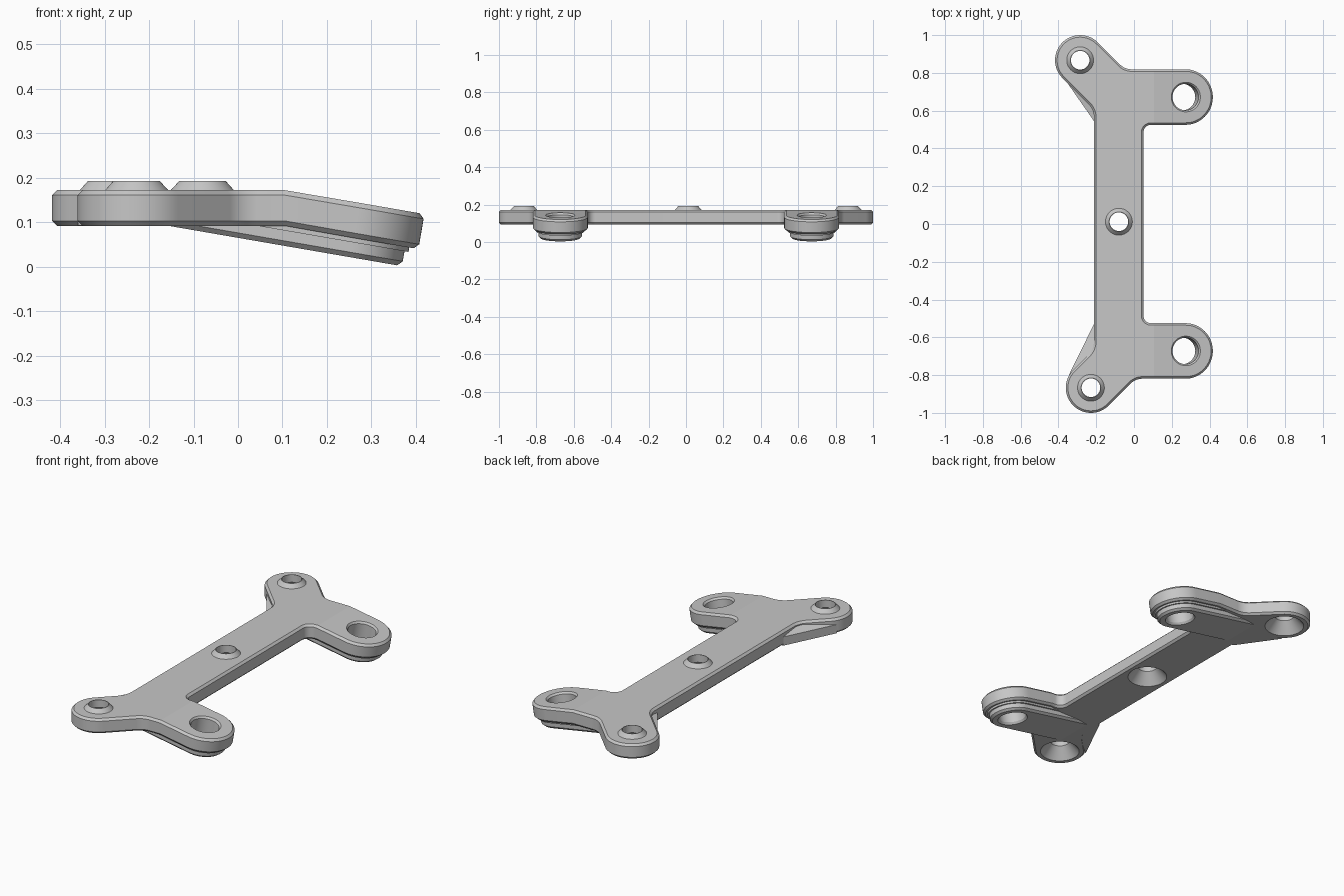
import bpy, bmesh, math
from mathutils import Vector, Matrix

if "Cube" in bpy.data.objects:
    bpy.data.objects.remove(bpy.data.objects["Cube"])

TOP, BOTTOM, CHAMFER = 0.172, 0.092, 0.011
TILT = math.radians(9.8)
PIVOT = Vector((0.105, 0, 0.132))
BEND = Matrix.Translation(PIVOT) @ Matrix.Rotation(TILT, 4, 'Y') @ Matrix.Translation(-PIVOT)
SPINE_LEFT, SPINE_RIGHT = -0.212, 0.05
LUG_R, LUG_Y = 0.133, 0.867            # diagonal lugs
ARM_R, ARM_X, ARM_Y = 0.147, 0.27, 0.672  # drooping arms
LUG_X = {1: -0.285, -1: -0.228}

grey = bpy.data.materials.new("plain_grey")
grey.use_nodes = True
grey.diffuse_color = (0.57, 0.57, 0.57, 1)
grey.node_tree.nodes["Principled BSDF"].inputs["Base Color"].default_value = grey.diffuse_color


def finish(name, bm):
    bmesh.ops.recalc_face_normals(bm, faces=bm.faces)
    mesh = bpy.data.meshes.new(name)
    bm.to_mesh(mesh)
    bm.free()
    mesh.materials.append(grey)
    obj = bpy.data.objects.new(name, mesh)
    bpy.context.collection.objects.link(obj)
    return obj


def rounded(corners, steps=16):
    """Closed outline with every corner (x, y, radius) filleted."""
    points = []
    for i, (x, y, r) in enumerate(corners):
        p = Vector((x, y, 0))
        if r == 0:
            points.append(p)
            continue
        a, b = [(Vector((*corners[k % len(corners)][:2], 0)) - p).normalized()
                for k in (i - 1, i + 1)]
        half = a.angle(b) / 2
        centre = p + (a + b).normalized() * r / math.sin(half)
        t = r / math.tan(half)
        u, v = (p + a * t - centre).normalized(), (p + b * t - centre).normalized()
        points += [centre + u.slerp(v, k / steps) * r for k in range(steps + 1)]
    return points


def prism(points, z0, z1, chamfer_at=()):
    """Extruded outline, with chamfered rims at the given heights."""
    bm = bmesh.new()
    verts = [bm.verts.new((p.x, p.y, z0)) for p in points]
    bmesh.ops.remove_doubles(bm, verts=verts, dist=0.0005)
    face = bm.faces.new([v for v in verts if v.is_valid])
    ext = bmesh.ops.extrude_face_region(bm, geom=[face], use_keep_orig=True)
    for g in ext["geom"]:
        if isinstance(g, bmesh.types.BMVert):
            g.co.z = z1
    bmesh.ops.recalc_face_normals(bm, faces=bm.faces)
    rims = [e for e in bm.edges
            if any(all(abs(v.co.z - z) < 1e-5 for v in e.verts) for z in chamfer_at)]
    if rims:
        bmesh.ops.bevel(bm, geom=rims, offset=CHAMFER, segments=1, affect='EDGES')
    return bm


def lathe(name, profile, location, tilted=False, steps=64):
    """Solid turned from (radius, z) pairs about a vertical or tilted axis."""
    bm = bmesh.new()
    rings = []
    for r, z in profile:
        rings.append([bm.verts.new((location[0] + r * math.cos(2 * math.pi * k / steps),
                                    location[1] + r * math.sin(2 * math.pi * k / steps), z))
                      for k in range(steps)])
    for lo, hi in zip(rings, rings[1:]):
        for k in range(steps):
            n = (k + 1) % steps
            bm.faces.new((lo[k], lo[n], hi[n], hi[k]))
    bm.faces.new(rings[0])
    bm.faces.new(rings[-1])
    if tilted:
        bm.transform(BEND)
    return finish(name, bm)


def cut(obj, cutters):
    for c in cutters:
        mod = obj.modifiers.new("hole", 'BOOLEAN')
        mod.operation, mod.solver, mod.object = 'DIFFERENCE', 'EXACT', c
    bpy.context.view_layer.update()
    mesh = bpy.data.meshes.new_from_object(
        obj.evaluated_get(bpy.context.evaluated_depsgraph_get()))
    obj.modifiers.clear()
    obj.data = mesh


def half_outline(lug_x):
    """Corners of one end: inner corner, arm, junction, diagonal lug, spine."""
    d = LUG_R * math.sqrt(2)
    lo, hi, right = ARM_Y - ARM_R, ARM_Y + ARM_R, ARM_X + ARM_R
    return [(SPINE_RIGHT, lo, 0.04), (right, lo, ARM_R), (right, hi, ARM_R),
            (lug_x + LUG_Y + d - hi, hi, 0.09),
            (lug_x, LUG_Y + d, LUG_R), (lug_x - d, LUG_Y, LUG_R),
            (SPINE_LEFT, LUG_Y - d + lug_x - SPINE_LEFT, 0.1)]


# Main plate, chamfered and bent down at the arms
front_half = [(x, -y, r) for x, y, r in reversed(half_outline(LUG_X[-1]))]
bm = prism(rounded(half_outline(LUG_X[1]) + front_half), BOTTOM, TOP, (BOTTOM, TOP))
bmesh.ops.bisect_plane(bm, geom=bm.verts[:] + bm.edges[:] + bm.faces[:],
                       plane_co=PIVOT, plane_no=(1, 0, 0))
for v in bm.verts:
    if v.co.x > PIVOT.x + 1e-4:
        v.co = BEND @ v.co
plate = finish("plate", bm)
parts = [plate]

# Countersunk screw holes with raised conical bosses
screw_cutters, arm_cutters = [], []
spots = {"centre": (-0.08, 0.012), "back": (LUG_X[1], LUG_Y), "front": (LUG_X[-1], -LUG_Y)}
for side, spot in spots.items():
    cutter = lathe(side + "_screw_cutter",
                   [(0.107, 0.085), (0.1, BOTTOM), (0.049, 0.152), (0.049, 0.25)], spot)
    boss = lathe(side + "_boss", [(0.078, 0.163), (0.071, TOP), (0.052, 0.193)], spot)
    cut(boss, [cutter])
    screw_cutters.append(cutter)
    parts.append(boss)

for side, s in (("back", 1), ("front", -1)):
    y = s * ARM_Y
    cutter = lathe(side + "_arm_cutter",
                   [(0.082, 0.04), (0.07, 0.06), (0.07, 0.162), (0.085, 0.18)],
                   (ARM_X, y), tilted=True)
    arm_cutters.append(cutter)
    # Stepped pad below the arm, running back into the plate
    for name, r, z0, z1, rims in (("pad_shoulder", 0.126, 0.082, 0.112, ()),
                                  ("pad", 0.117, 0.048, 0.09, (0.048,))):
        stadium = [(-0.17, y - r, 0), (ARM_X + r, y - r, r),
                   (ARM_X + r, y + r, r), (-0.17, y + r, 0)]
        bm = prism(rounded(stadium), z0, z1, rims)
        bm.transform(BEND)
        pad = finish(side + "_" + name, bm)
        cut(pad, [cutter])
        parts.append(pad)
    # Sloped web between the diagonal lug and the spine
    tip_x, end_y = (-0.36, 0.545) if s > 0 else (-0.345, 0.53)
    tip_y = 0.757 if s > 0 else 0.80
    web_points = [(tip_x, s * tip_y, 0.14), (SPINE_LEFT, s * end_y, 0.14),
                  (-0.18, s * end_y, 0.15), (-0.19, s * 0.67, 0.165)]
    bm = bmesh.new()
    low = [bm.verts.new((x, yy, BOTTOM + 0.001)) for x, yy, z in web_points]
    high = [bm.verts.new(p) for p in web_points]
    bm.faces.new(low)
    bm.faces.new(high)
    for k in range(4):
        n = (k + 1) % 4
        bm.faces.new((low[k], low[n], high[n], high[k]))
    parts.append(finish(side + "_web", bm))

cut(plate, screw_cutters + arm_cutters)

# Remove the cutters and smooth the curved walls
for c in screw_cutters + arm_cutters:
    bpy.data.objects.remove(c)
bpy.ops.object.select_all(action='DESELECT')
for obj in parts:
    obj.select_set(True)
bpy.context.view_layer.objects.active = plate
bpy.ops.object.shade_smooth_by_angle(angle=math.radians(8))
